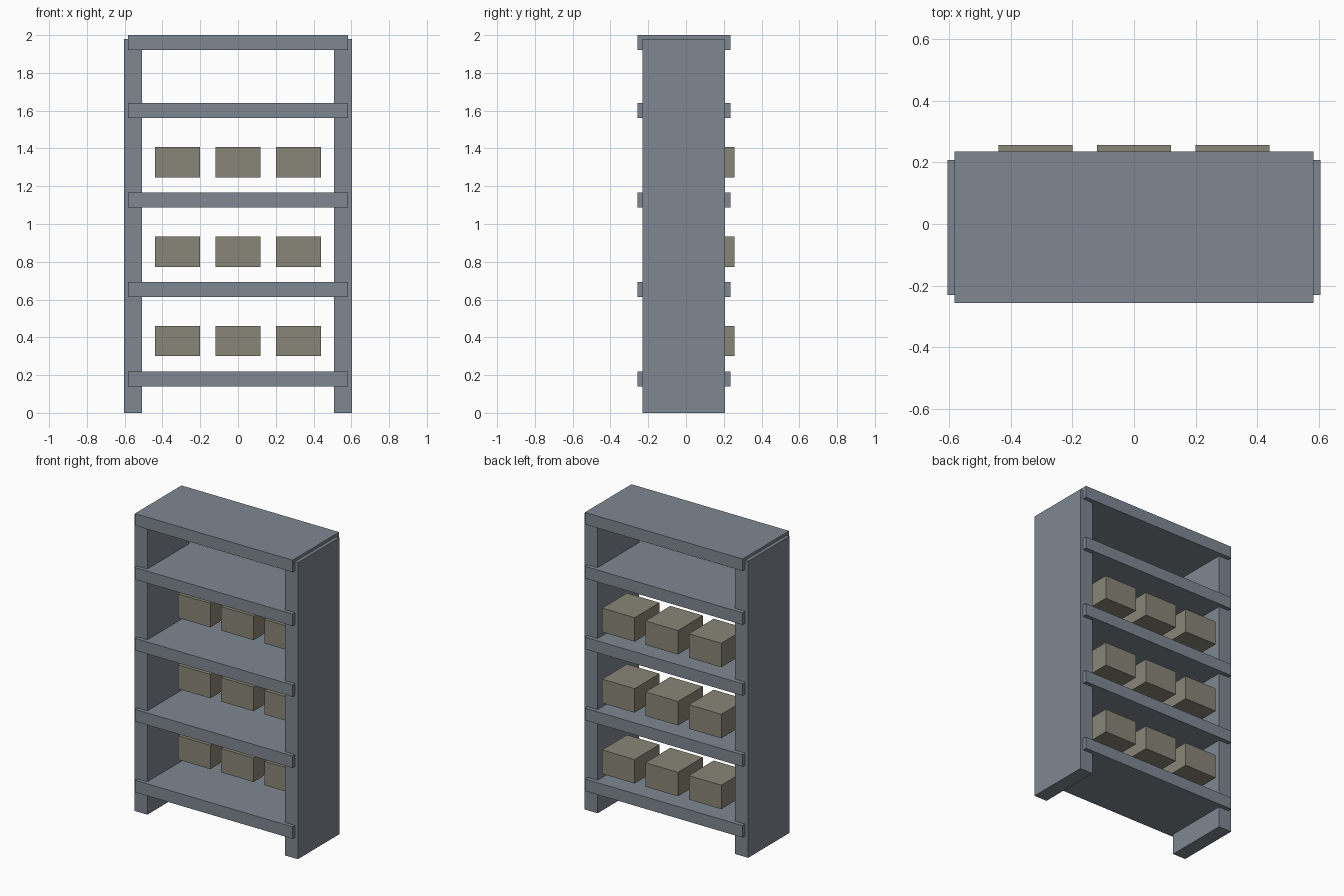
import bpy

if "Cube" in bpy.data.objects:
    bpy.data.objects.remove(bpy.data.objects["Cube"])


def material(name, rgb):
    m = bpy.data.materials.new(name)
    m.diffuse_color = (*rgb, 1.0)
    m.use_nodes = True
    m.node_tree.nodes["Principled BSDF"].inputs["Base Color"].default_value = m.diffuse_color
    return m


steel = material("grey steel", (0.21, 0.245, 0.285))
card = material("dull tan", (0.25, 0.235, 0.185))


def box(name, lo, hi, mat):
    """Axis-aligned block between two corners."""
    centre = [(a + b) / 2 for a, b in zip(lo, hi)]
    bpy.ops.mesh.primitive_cube_add(size=1, location=centre)
    ob = bpy.context.object
    ob.name = name
    ob.scale = [b - a for a, b in zip(lo, hi)]
    bpy.ops.object.transform_apply(location=False, rotation=False, scale=True)
    ob.data.materials.append(mat)
    return ob


# Side panels
for side, name in ((-1, "left_side_panel"), (1, "right_side_panel")):
    x0, x1 = sorted((side * 0.508, side * 0.604))
    box(name, (x0, -0.231, 0), (x1, 0.207, 1.98), steel)

# Shelves, projecting past the panels at front and back
shelves = (0.18, 0.653, 1.127, 1.60, 1.96)
for i, z in enumerate(shelves):
    box(f"shelf_{i + 1}", (-0.582, -0.256, z - 0.04), (0.582, 0.235, z + 0.04), steel)

# Three storage boxes hovering above each of the lower three shelves
for i, z in enumerate(shelves[:3]):
    for j, x in enumerate((-0.32, 0, 0.32)):
        box(f"storage_box_{i + 1}_{j + 1}", (x - 0.12, -0.006, z + 0.12),
            (x + 0.12, 0.256, z + 0.28), card)
